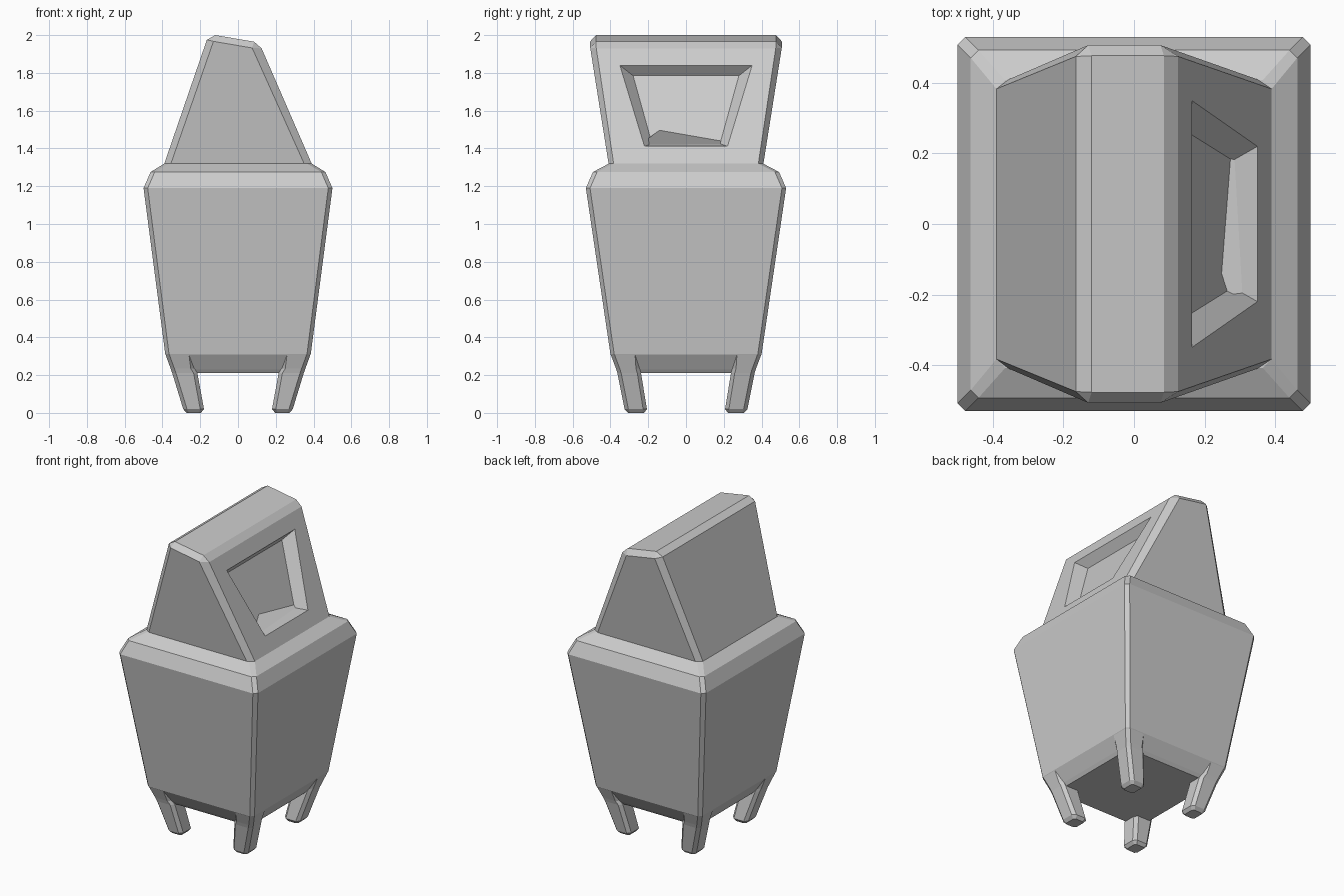
import bpy, bmesh

if "Cube" in bpy.data.objects:
    bpy.data.objects.remove(bpy.data.objects["Cube"])


def make_object(name, bm):
    bmesh.ops.recalc_face_normals(bm, faces=bm.faces)
    mesh = bpy.data.meshes.new(name)
    bm.to_mesh(mesh)
    bm.free()
    obj = bpy.data.objects.new(name, mesh)
    bpy.context.collection.objects.link(obj)
    return obj


def octagon(x0, x1, y0, y1, c):
    """Rectangle with clipped corners."""
    return [(x0 + c, y0), (x1 - c, y0), (x1, y0 + c), (x1, y1 - c),
            (x1 - c, y1), (x0 + c, y1), (x0, y1 - c), (x0, y0 + c)]


def bridge(bm, a, b):
    n = len(a)
    for i in range(n):
        j = (i + 1) % n
        bm.faces.new((a[i], a[j], b[j], b[i]))


def loft(name, levels):
    """Stack of (z, x0, x1, y0, y1, chamfer) sections, capped at both ends."""
    bm = bmesh.new()
    rings = [[bm.verts.new((x, y, z)) for x, y in octagon(*r)] for z, *r in levels]
    for a, b in zip(rings, rings[1:]):
        bridge(bm, a, b)
    bm.faces.new(rings[0])
    bm.faces.new(rings[-1])
    return make_object(name, bm)


# Tapered body with sloping skirt and rounded shoulder
sections = [(0.21, 0.32, 0.335, 0.02), (0.23, 0.335, 0.35, 0.02),
            (0.31, 0.385, 0.40, 0.02), (1.19, 0.50, 0.53, 0.022),
            (1.275, 0.463, 0.493, 0.022), (1.32, 0.39, 0.408, 0.025)]
loft("body", [(z, -hx, hx, -hy, hy, c) for z, hx, hy, c in sections])

# Four splayed legs, mirrored from one corner
legs = loft("legs", [(0.0, 0.197, 0.272, 0.222, 0.307, 0.012),
                     (0.02, 0.18, 0.29, 0.207, 0.325, 0.02),
                     (0.21, 0.215, 0.348, 0.238, 0.363, 0.02),
                     (0.235, 0.23, 0.357, 0.245, 0.371, 0.02),
                     (0.31, 0.24, 0.384, 0.25, 0.399, 0.02)])
mirror = legs.modifiers.new("mirror", 'MIRROR')
mirror.use_axis = (True, True, False)

# Wedge head: edge profile, with a smaller end face at front and back
bm = bmesh.new()
profile = [(-0.39, 0.383, 1.32), (-0.165, 0.475, 1.975), (-0.12, 0.477, 2.0),
           (0.085, 0.477, 1.965), (0.125, 0.475, 1.93), (0.39, 0.383, 1.32)]
end = [(-0.355, 0.41, 1.32), (-0.13, 0.507, 1.967),
       (0.075, 0.507, 1.932), (0.35, 0.41, 1.32)]
edges = []
for s in (-1, 1):
    p = [bm.verts.new((x, s * y, z)) for x, y, z in profile]
    e = [bm.verts.new((x, s * y, z)) for x, y, z in end]
    for f in ((p[0], p[1], e[1], e[0]), (p[1], p[2], e[1]), (p[2], p[3], e[2], e[1]),
              (p[3], p[4], e[2]), (p[4], p[5], e[3], e[2]), e):
        bm.faces.new(f)
    edges.append((p, e))
(front, fe), (back, be) = edges
for i in range(4):
    bm.faces.new((front[i], front[i + 1], back[i + 1], back[i]))
bm.faces.new((front[0], *fe, front[5], back[5], *reversed(be), back[0]))


# Recessed trapezoid panel in the right face of the head
def trapezoid(top, bottom):
    (xt, yt, zt), (xb, yb, zb) = top, bottom
    return [bm.verts.new(v) for v in ((xt, -yt, zt), (xb, -yb, zb),
                                      (xb, yb, zb), (xt, yt, zt))]


rim = trapezoid((0.164, 0.35, 1.84), (0.35, 0.22, 1.412))
floor = trapezoid((0.12, 0.28, 1.785), (0.28, 0.18, 1.425))
bridge(bm, [front[4], front[5], back[5], back[4]], rim)
bridge(bm, rim, floor)
bm.faces.new(floor)
make_object("head", bm)
